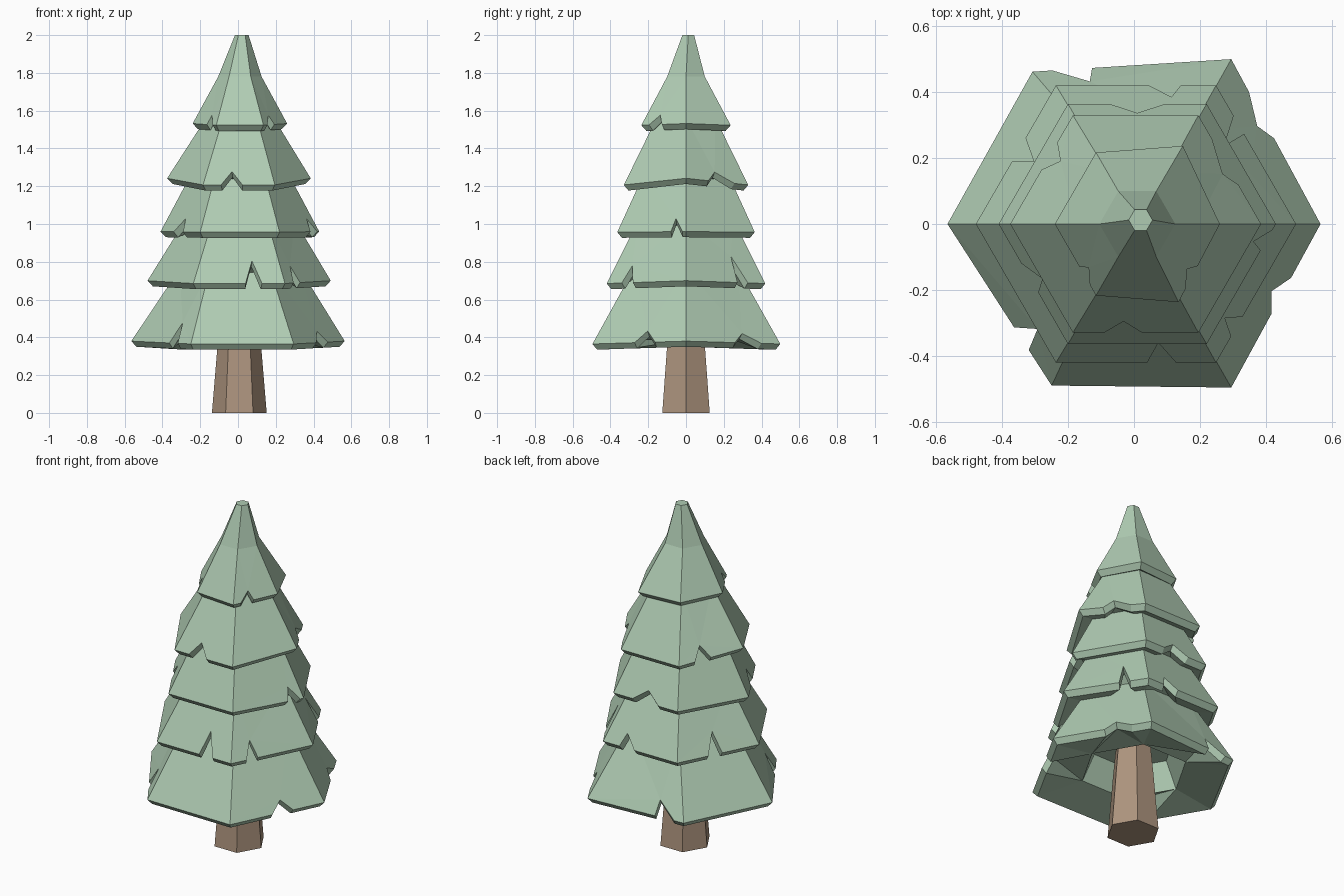
import bpy, bmesh, math
from mathutils import Vector

if "Cube" in bpy.data.objects:
    bpy.data.objects.remove(bpy.data.objects["Cube"])


def material(name, rgb):
    m = bpy.data.materials.new(name)
    m.diffuse_color = (*rgb, 1)
    m.use_nodes = True
    m.node_tree.nodes["Principled BSDF"].inputs["Base Color"].default_value = m.diffuse_color
    return m


GREEN = material("needles", (0.43, 0.60, 0.45))
BROWN = material("bark", (0.42, 0.30, 0.21))


def hexagon(r, z, cx=0.0, cy=0.0):
    return [Vector((cx + r * math.cos(k * math.pi / 3),
                    cy + r * math.sin(k * math.pi / 3), z)) for k in range(6)]


def finish(bm, name, mat):
    bmesh.ops.recalc_face_normals(bm, faces=bm.faces)
    bmesh.ops.triangulate(bm, faces=[f for f in bm.faces if len(f.verts) > 4])
    me = bpy.data.meshes.new(name)
    bm.to_mesh(me)
    bm.free()
    me.materials.append(mat)
    ob = bpy.data.objects.new(name, me)
    bpy.context.collection.objects.link(ob)


def stack(bm, rings):
    """Bridge consecutive rings of vertices with quads."""
    for a, b in zip(rings, rings[1:]):
        n = len(a)
        for i in range(n):
            bm.faces.new((a[i], a[(i + 1) % n], b[(i + 1) % n], b[i]))


def tier(name, r, z_side, z_rest, cx, upper, notches, jitter={}):
    """Hexagonal skirt of branches: V-notched rim, sloping top, hollow underside."""
    bm = bmesh.new()
    new = lambda pts: [bm.verts.new(p) for p in pts]
    base = hexagon(r, z_rest, cx)
    for k in (0, 3):
        base[k].z = z_side
    for k, d in jitter.items():
        base[k] += Vector(d)
    tops = [hexagon(*u) for u in upper]
    top = tops[0]
    # rim outline, one run of points per side
    rim, start = [], []
    for k in range(6):
        j = (k + 1) % 6
        start.append(len(rim))
        rim.append(base[k])
        for face, t0, ta, t1, rise in notches:
            if face == k:
                e = base[k].lerp(base[j], ta)
                h = top[k].lerp(top[j], ta)
                rim += [base[k].lerp(base[j], t0), e.lerp(h, rise / (h.z - e.z)),
                        base[k].lerp(base[j], t1)]
    s = 1 - 0.028 / r
    lower = [Vector((cx + (p.x - cx) * s, p.y * s, p.z - 0.03)) for p in rim]
    outer, inner = new(rim), new(lower)
    top_rings = [new(t) for t in tops]
    hole = new(hexagon(r * 0.52, z_rest + 0.02, cx))
    roof = new(hexagon(r * 0.40, z_rest + 0.17, cx))
    n = len(outer)
    for k in range(6):
        j = (k + 1) % 6
        end = start[j] if j else n
        ids = [i % n for i in range(start[k], end + 1)]
        bm.faces.new([outer[i] for i in ids] + [top_rings[0][j], top_rings[0][k]])
        bm.faces.new([inner[i] for i in ids] + [hole[j], hole[k]])
    stack(bm, [outer, inner])
    stack(bm, top_rings)
    stack(bm, [hole, roof])
    bm.faces.new(top_rings[-1])
    bm.faces.new(roof)
    finish(bm, name, GREEN)


# trunk
bm = bmesh.new()
rings = [[bm.verts.new(p) for p in hexagon(r, z, 0.007)]
         for r, z in ((0.145, 0), (0.115, 0.36), (0.10, 0.52))]
stack(bm, rings)
bm.faces.new(rings[0])
bm.faces.new(rings[-1])
finish(bm, "trunk", BROWN)

# branch tiers, bottom to top; notches are (side, start, peak, end, height)
tier("branches_1", 0.565, 0.38, 0.365, 0.0, [(0.32, 0.76, 0.01)],
     [(3, .64, .74, .78, .11), (5, .45, .56, .67, .06),
      (0, .52, .63, .80, .05), (1, .70, .74, .90, .08)],
     {4: (.033, 0, 0), 2: (-.025, -.028, 0), 5: (.012, -.006, 0), 1: (.012, .01, 0)})
tier("branches_2", 0.485, 0.70, 0.685, 0.006, [(0.29, 1.02, 0.01)],
     [(4, .57, .66, .75, .12), (5, .19, .24, .33, .09), (0, .65, .68, .78, .14),
      (1, .22, .26, .42, .07), (2, .38, .48, .55, .11)])
tier("branches_3", 0.42, 0.96, 0.957, 0.01, [(0.255, 1.27, 0.01)],
     [(3, .33, .50, .57, .07), (5, .78, .84, .95, .07), (1, .30, .50, .70, .06)])
tier("branches_4", 0.38, 1.242, 1.207, 0.005, [(0.18, 1.56, 0.01)],
     [(4, .25, .39, .55, .07), (0, .36, .50, .78, .05), (2, .25, .35, .50, .07)])
tier("treetop", 0.25, 1.532, 1.523, 0.01, [(0.115, 1.78, 0.01, 0), (0.036, 2.0, 0.02, 0.012)],
     [(3, .60, .68, .85, .05), (5, .17, .35, .46, .05)], {1: (.013, .02, 0), 5: (.0, -.02, 0)})
